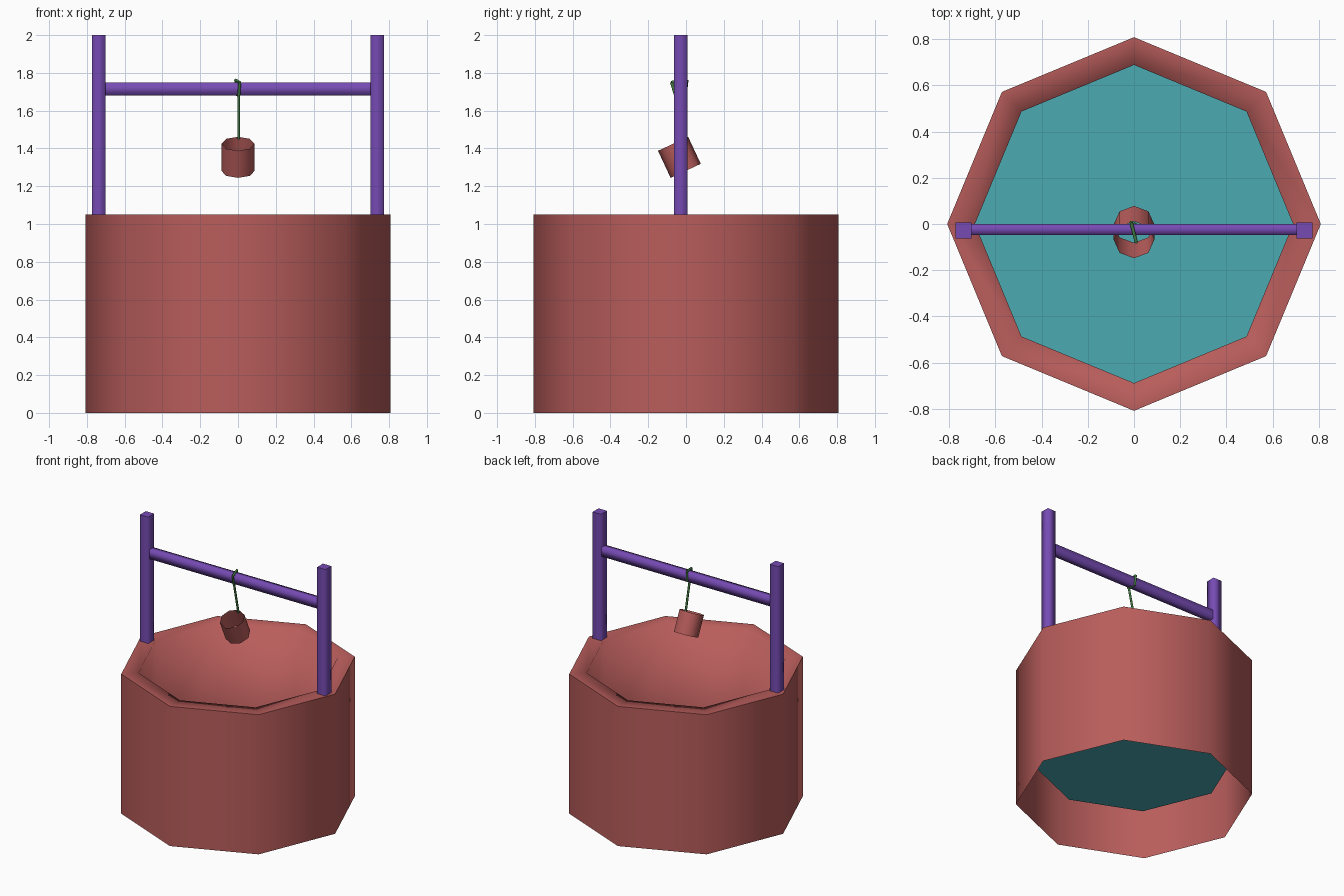
import bpy, bmesh, math
from mathutils import Matrix, Vector

if "Cube" in bpy.data.objects:
    bpy.data.objects.remove(bpy.data.objects["Cube"])


def material(name, color):
    m = bpy.data.materials.new(name)
    m.diffuse_color = (*color, 1)
    m.use_nodes = True
    m.node_tree.nodes["Principled BSDF"].inputs["Base Color"].default_value = m.diffuse_color
    return m


RED = material("brick", (0.48, 0.11, 0.105))
PURPLE = material("painted_wood", (0.18, 0.07, 0.45))
TEAL = material("water", (0.07, 0.40, 0.45))
GREEN = material("rope", (0.06, 0.22, 0.06))


def finish(name, bm, mat, matrix=Matrix()):
    for f in bm.faces:
        f.smooth = True
    me = bpy.data.meshes.new(name)
    bm.to_mesh(me)
    bm.free()
    me.materials.append(mat)
    ob = bpy.data.objects.new(name, me)
    ob.matrix_world = matrix
    bpy.context.collection.objects.link(ob)
    return ob


def lathe(name, profile, mat, matrix=Matrix(), sharp=(), sides=8):
    """Revolve an open (radius, z) profile; rings listed in sharp keep a hard edge."""
    bm = bmesh.new()
    rings = [[bm.verts.new((r * math.cos(math.tau * i / sides), r * math.sin(math.tau * i / sides), z))
              for r, z in profile] for i in range(sides)]
    for i in range(sides):
        a, b = rings[i], rings[(i + 1) % sides]
        for j in range(len(profile) - 1):
            bm.faces.new((a[j], b[j], b[j + 1], a[j + 1]))
        for j in sharp:
            bm.edges.get((a[j], b[j])).smooth = False
    return finish(name, bm, mat, matrix)


def rod(name, p, q, rx, ry, sides, mat, turn=0.0):
    """Straight prism between two points, smooth round its sides with hard-edged ends."""
    p, q = Vector(p), Vector(q)
    d = q - p
    bm = bmesh.new()
    bmesh.ops.create_cone(bm, cap_ends=True, segments=sides, radius1=1, radius2=1, depth=d.length,
                          matrix=Matrix.Diagonal((rx, ry, 1, 1)) @ Matrix.Rotation(turn, 4, 'Z'))
    for e in bm.edges:
        if abs(e.verts[0].co.z - e.verts[1].co.z) < 1e-5:
            e.smooth = False
    return finish(name, bm, mat, Matrix.Translation((p + q) / 2) @ d.to_track_quat('Z', 'Y').to_matrix().to_4x4())


# Well: outer wall, rim, and inner wall reaching down to the water
WATER_Z = 0.30
lathe("well_wall", [(0.808, 0), (0.808, 1.05), (0.688, 1.05), (0.688, WATER_Z)], RED, sharp=(1,))
bm = bmesh.new()
bmesh.ops.create_circle(bm, cap_ends=True, segments=8, radius=0.688)
finish("water", bm, TEAL, Matrix.Translation((0, 0, WATER_Z)))

# Posts and crossbar
Y = -0.028
for side, x in (("left", -0.737), ("right", 0.737)):
    rod(side + "_post", (x, Y, 1.04), (x, Y, 2.0), 0.0495, 0.0495, 4, PURPLE, math.pi / 4)
bar = rod("crossbar", (-0.71, 0, 0), (0.71, 0, 0), 0.035 * 2 ** 0.5, 0.0235 * 2 ** 0.5, 4, PURPLE, math.pi / 4)
bar.matrix_world = Matrix.Translation((0, Y + 0.004, 1.715)) @ Matrix.Rotation(math.pi / 2, 4, 'Y')

# Tilted thin bucket, open at both ends
tilt = Matrix.Translation((0, -0.035, 1.353)) @ Matrix.Rotation(math.radians(25), 4, 'X')
lathe("bucket", [(0.088, -0.079), (0.088, 0.079)], RED, tilt)

# Rope: loop round the bar, then a strand down to the bucket rim
loop = [(0.009, -0.077, 1.75), (-0.012, 0.006, 1.762), (-0.008, -0.002, 1.685), (0.004, -0.055, 1.68)]
for i in range(4):
    rod(f"rope_loop_{i + 1}", loop[i], loop[(i + 1) % 4], 0.008, 0.008, 6, GREEN)
rod("rope_strand", (0.003, -0.052, 1.685), (0.003, 0.0, 1.45), 0.008, 0.008, 6, GREEN)
